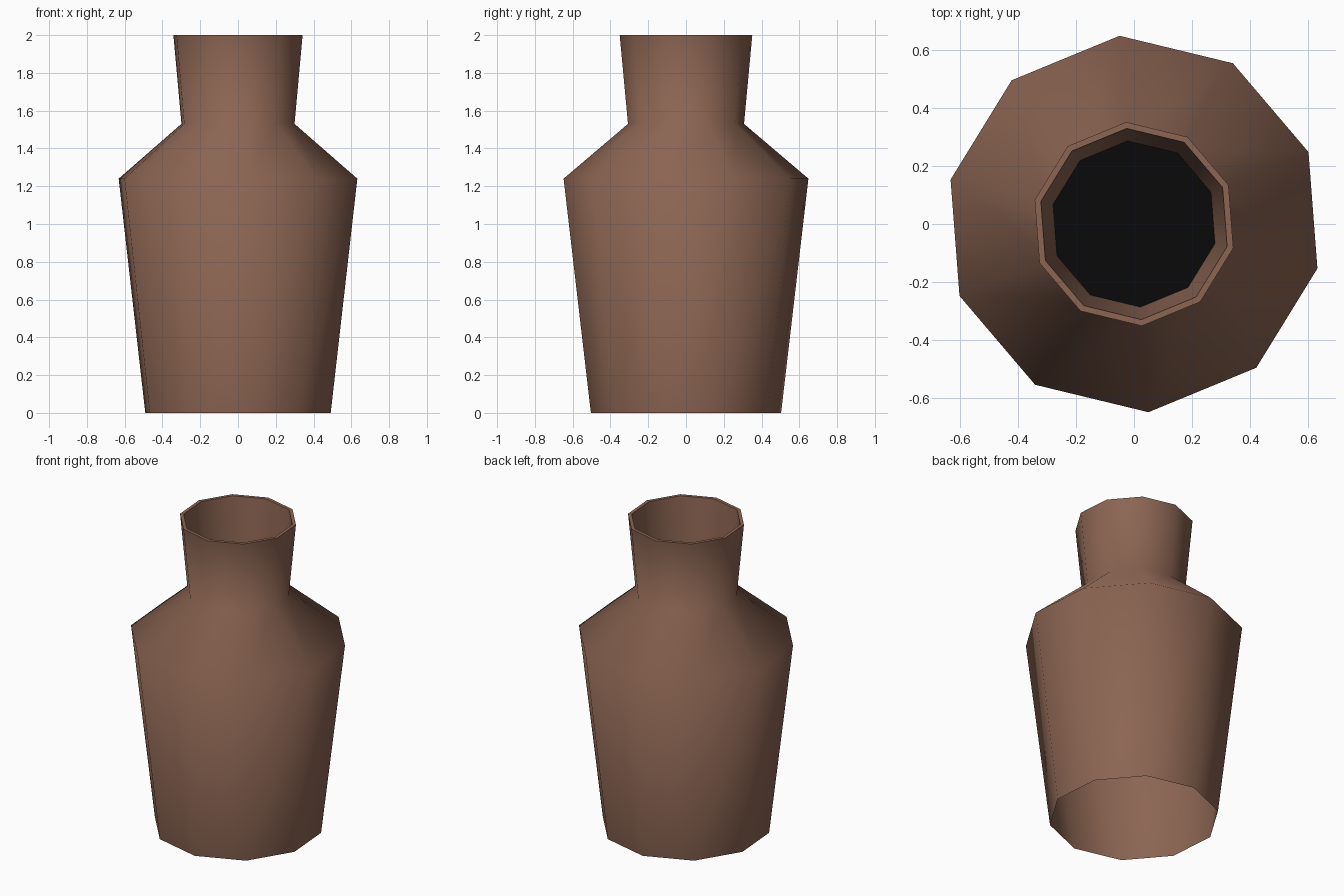
import bpy, bmesh, math

if "Cube" in bpy.data.objects:
    bpy.data.objects.remove(bpy.data.objects["Cube"])

SIDES = 10
START = math.radians(94.4)   # direction of the first corner


def material(name, rgb):
    m = bpy.data.materials.new(name)
    m.diffuse_color = (*rgb, 1.0)
    m.use_nodes = True
    m.node_tree.nodes["Principled BSDF"].inputs["Base Color"].default_value = m.diffuse_color
    return m


def ring(bm, r, z):
    step = 2 * math.pi / SIDES
    return [bm.verts.new((r * math.cos(START + i * step),
                          r * math.sin(START + i * step), z)) for i in range(SIDES)]


def finish(name, bm, mat, smooth):
    me = bpy.data.meshes.new(name)
    bm.to_mesh(me)
    bm.free()
    me.materials.append(mat)
    for p in me.polygons:
        p.use_smooth = smooth
    ob = bpy.data.objects.new(name, me)
    bpy.context.collection.objects.link(ob)
    return ob


clay = material("brown clay", (0.26, 0.13, 0.085))
dark = material("black inside", (0.003, 0.003, 0.003))

# Vase wall: open foot, body, shoulder, neck, rim, then back down inside the neck
profile = [(0.505, 0.0), (0.65, 1.24), (0.308, 1.53), (0.352, 2.0),
           (0.33, 2.0), (0.287, 1.53)]
bm = bmesh.new()
rings = [ring(bm, r, z) for r, z in profile]
for a, b in zip(rings, rings[1:]):
    for i in range(SIDES):
        j = (i + 1) % SIDES
        bm.faces.new((a[i], a[j], b[j], b[i]))
# keep the rim edges crisp
for e in bm.edges:
    if all(v.co.z > 1.99 for v in e.verts):
        e.smooth = False
finish("vase_wall", bm, clay, True)

# Dark floor closing the neck
bm = bmesh.new()
bm.faces.new(ring(bm, 0.287, 1.53))
finish("neck_floor", bm, dark, False)
